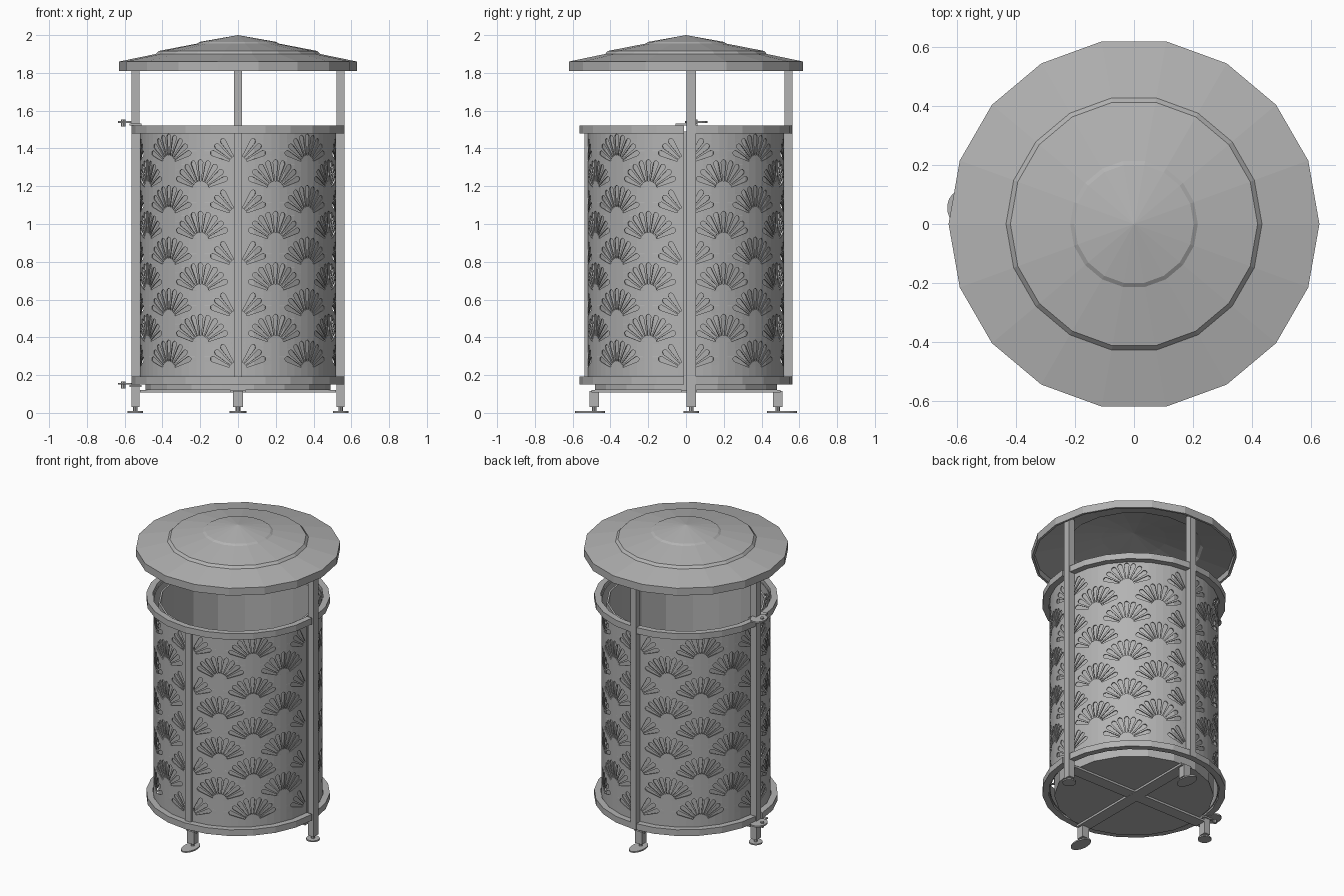
import bpy, bmesh, math
from mathutils import Vector, Matrix
from math import pi, sin, cos, radians

cube = bpy.data.objects.get("Cube")
if cube:
    bpy.data.objects.remove(cube, do_unlink=True)

metal = bpy.data.materials.new("grey metal")
metal.use_nodes = True
GREY = (0.45, 0.45, 0.45, 1)
metal.diffuse_color = GREY
for node in metal.node_tree.nodes:
    if node.type == 'BSDF_PRINCIPLED':
        node.inputs["Base Color"].default_value = GREY
        node.inputs["Roughness"].default_value = 0.6


def add_object(name, mesh):
    obj = bpy.data.objects.new(name, mesh)
    bpy.context.scene.collection.objects.link(obj)
    return obj


def finish(name, bm):
    bmesh.ops.remove_doubles(bm, verts=bm.verts, dist=1e-5)
    bmesh.ops.recalc_face_normals(bm, faces=bm.faces)
    mesh = bpy.data.meshes.new(name)
    bm.to_mesh(mesh)
    bm.free()
    mesh.materials.append(metal)
    return add_object(name, mesh)


def box(name, x, y, z):
    """Box from (min, max) pairs."""
    bm = bmesh.new()
    size = Matrix.Diagonal((x[1] - x[0], y[1] - y[0], z[1] - z[0], 1))
    mid = Matrix.Translation((sum(x) / 2, sum(y) / 2, sum(z) / 2))
    bmesh.ops.create_cube(bm, size=1, matrix=mid @ size)
    return finish(name, bm)


def disc(name, x, y, z, rx, ry=None, sides=18):
    """Round or oval plate between two heights."""
    bm = bmesh.new()
    mat = (Matrix.Translation((x, y, sum(z) / 2))
           @ Matrix.Diagonal((rx, ry or rx, z[1] - z[0], 1)))
    bmesh.ops.create_cone(bm, cap_ends=True, segments=sides, radius1=1,
                          radius2=1, depth=1, matrix=mat)
    return finish(name, bm)


def lathe(name, profile, steps, start=0.0, sweep=2 * pi):
    """Revolve a closed (radius, height) outline around z."""
    bm = bmesh.new()
    verts = [bm.verts.new((r * cos(start), r * sin(start), z)) for r, z in profile]
    edges = [bm.edges.new((verts[i], verts[(i + 1) % len(verts)]))
             for i in range(len(verts))]
    full = sweep > 6.2
    caps = [] if full else [bm.faces.new(verts)]
    res = bmesh.ops.spin(bm, geom=verts + edges + caps, cent=(0, 0, 0),
                         axis=(0, 0, 1), angle=sweep, steps=steps)
    if full:
        bmesh.ops.dissolve_degenerate(bm, edges=bm.edges, dist=1e-5)
    return finish(name, bm)


# Stepped conical lid with a hanging rim
lathe("lid", [(0.63, 1.81), (0.63, 1.86), (0.435, 1.9), (0.42, 1.916),
              (0.217, 1.955), (0.203, 1.964), (0, 2.0), (0, 1.985),
              (0.2, 1.949), (0.41, 1.901), (0.425, 1.886), (0.615, 1.848),
              (0.615, 1.81)], 18)

# Inner liner bucket
lathe("liner", [(0, 0.122), (0.49, 0.122), (0.49, 1.49), (0.478, 1.49),
                (0.478, 0.145), (0, 0.145)], 18)

# Rings in two halves: a front door half and a fixed back half
for level, low in (("bottom", 0.15), ("top", 1.48)):
    outline = [(0.525, low), (0.565, low), (0.565, low + 0.042), (0.525, low + 0.042)]
    lathe(level + "_door_ring", outline, 12, pi + 0.02, pi - 0.04)
    lathe(level + "_back_ring", outline, 12, 0.05, pi - 0.1)

# Posts carrying the lid, and the door stile
for side, s in (("left", 1), ("right", -1)):
    box(side + "_post", sorted((s * 0.522, s * 0.565)), (0.002, 0.054), (0.03, 1.86))
box("back_post", (-0.022, 0.022), (0.522, 0.565), (0.15, 1.86))
box("door_stile", (-0.022, 0.022), (-0.537, -0.5), (0.17, 1.49))

# Cross bars below the floor
box("cross_bar_long", (-0.52, 0.52), (-0.025, 0.055), (0.108, 0.122))
box("cross_bar_deep", (-0.04, 0.04), (-0.5, 0.5), (0.107, 0.121))

# Legs and feet
for side, s in (("front", -1), ("back", 1)):
    box(side + "_leg", (-0.026, 0.026), (s * 0.485 - 0.025, s * 0.485 + 0.025), (0.03, 0.115))
    disc(side + "_foot", 0, s * 0.508, (0, 0.009), 0.045, 0.08)
    disc(side + "_foot_stem", 0, s * 0.485, (0.005, 0.035), 0.012, sides=8)
for side, s in (("left", 1), ("right", -1)):
    disc(side + "_foot", s * 0.543, 0.028, (0, 0.009), 0.042)
    disc(side + "_foot_stem", s * 0.543, 0.028, (0.005, 0.035), 0.012, sides=8)

# Door hinges on the right post
for level, z in (("bottom", 0.145), ("top", 1.53)):
    box(level + "_hinge_arm", (-0.575, -0.51), (-0.055, 0.06), (z - 0.008, z + 0.002))
    disc(level + "_hinge_plate", -0.585, 0.055, (z + 0.004, z + 0.014), 0.05, 0.06)
    disc(level + "_hinge_pin", -0.607, 0.05, (z - 0.015, z + 0.022), 0.012, sides=8)

# Perforated panel: flat sheet with fans of slots, then rolled to a quarter turn
RADIUS, BOTTOM, TOP = 0.52, 0.16, 1.5
WIDTH = RADIUS * pi / 2
EDGE = 0.022


def petal(u, z, angle):
    """Rounded slot, narrow near the fan's root."""
    axis = Vector((sin(angle), cos(angle)))
    side = Vector((axis.y, -axis.x))
    shape = [(0.05, -0.004), (0.148, -0.014), (0.158, -0.009), (0.162, 0),
             (0.158, 0.009), (0.148, 0.014), (0.05, 0.004)]
    return [Vector((u, z)) + axis * a + side * b for a, b in shape]


def add_spline(curve, points):
    spline = curve.splines.new('POLY')
    spline.points.add(len(points) - 1)
    for p, q in zip(spline.points, points):
        p.co = (q[0], q[1], 0, 1)
    spline.use_cyclic_u = True


sheet = bpy.data.curves.new("panel_sheet", 'CURVE')
sheet.dimensions = '2D'
sheet.fill_mode = 'FRONT'
add_spline(sheet, [(EDGE * 0.5, BOTTOM), (WIDTH - EDGE * 0.5, BOTTOM),
                   (WIDTH - EDGE * 0.5, TOP), (EDGE * 0.5, TOP)])
for row in range(9):
    root = 1.315 - row * 0.1363
    columns = (0, 0.5, 1) if row % 2 == 0 else (0.25, 0.75)
    for column in columns:
        for i in range(-4, 5):
            slot = petal(column * WIDTH, root, radians(16.5 * i))
            if all(EDGE < p.x < WIDTH - EDGE for p in slot):
                add_spline(sheet, slot)

sheet_obj = add_object("panel_sheet", sheet)
graph = bpy.context.evaluated_depsgraph_get()
flat = bpy.data.meshes.new_from_object(sheet_obj.evaluated_get(graph))
bpy.data.objects.remove(sheet_obj, do_unlink=True)

bm = bmesh.new()
bm.from_mesh(flat)
STRIPS = 18
for i in range(1, STRIPS):
    bmesh.ops.bisect_plane(bm, geom=bm.verts[:] + bm.edges[:] + bm.faces[:], dist=1e-6,
                           plane_co=(WIDTH * i / STRIPS, 0, 0), plane_no=(1, 0, 0))
for v in bm.verts:
    a = v.co.x / RADIUS
    v.co = Vector((RADIUS * cos(a), RADIUS * sin(a), v.co.y))
# Give the sheet its thickness
res = bmesh.ops.extrude_face_region(bm, geom=bm.faces[:], use_keep_orig=True)
for v in res["geom"]:
    if isinstance(v, bmesh.types.BMVert):
        v.co.x *= 0.988
        v.co.y *= 0.988
panel = finish("back_left_panel", bm)

# Repeat the panel around the body
for i, name in enumerate(("back_right_panel", "front_right_panel", "front_left_panel")):
    copy = add_object(name, panel.data)
    copy.rotation_euler.z = (i + 1) * pi / 2
